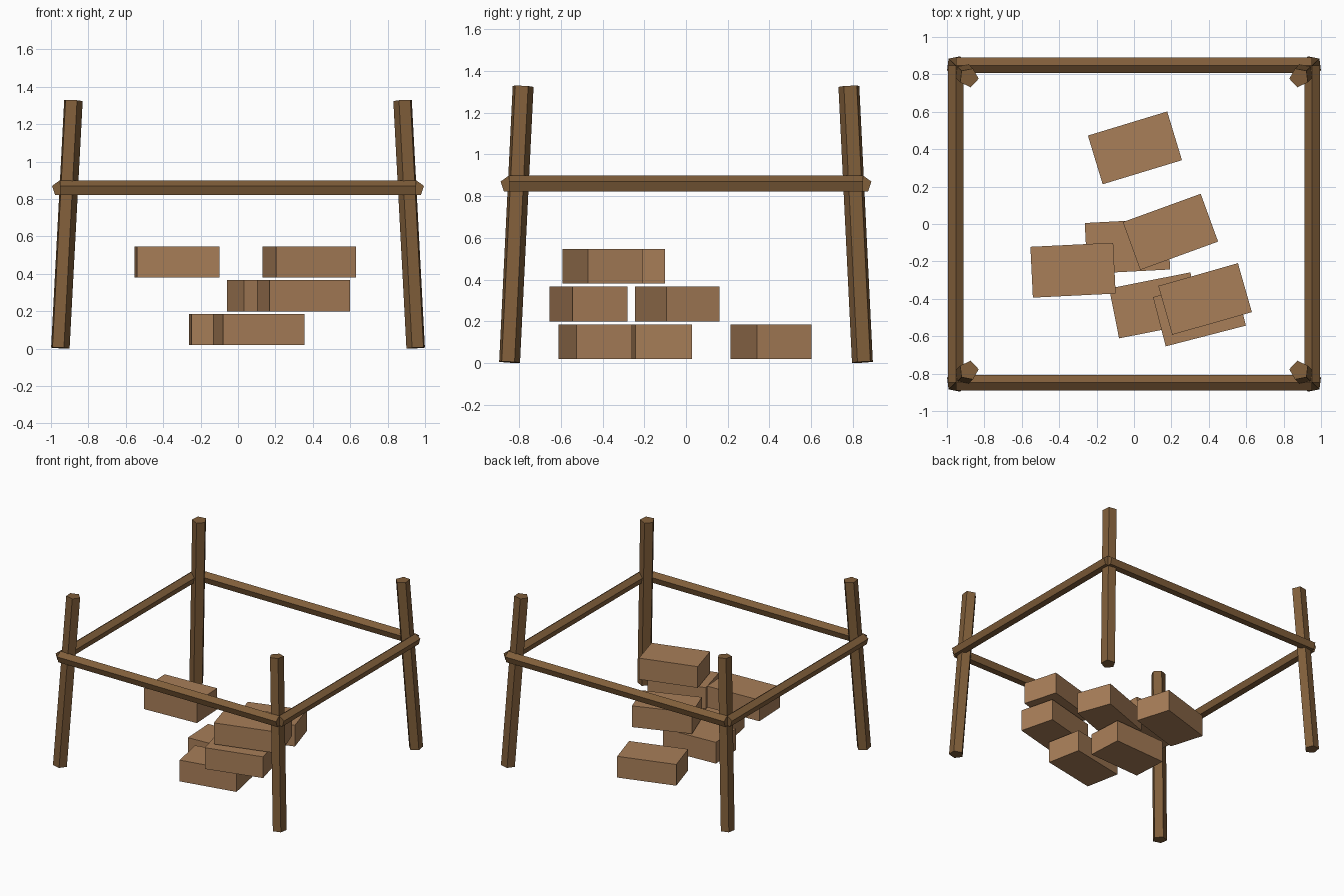
import bpy, bmesh, math
from mathutils import Vector, Matrix

if "Cube" in bpy.data.objects:
    bpy.data.objects.remove(bpy.data.objects["Cube"])


def material(name, rgb):
    m = bpy.data.materials.new(name)
    m.diffuse_color = (*[((c / 255 + 0.055) / 1.055) ** 2.4 for c in rgb], 1)
    m.use_nodes = True
    m.node_tree.nodes["Principled BSDF"].inputs["Base Color"].default_value = m.diffuse_color
    return m


DARK = material("dark timber", (128, 94, 58))
LIGHT = material("light wood block", (168, 126, 88))


def add_object(name, bm, mat):
    me = bpy.data.meshes.new(name)
    bmesh.ops.recalc_face_normals(bm, faces=bm.faces)
    bm.to_mesh(me)
    bm.free()
    me.materials.append(mat)
    bpy.context.collection.objects.link(bpy.data.objects.new(name, me))


# five-sided beam between two points, one corner edge turned upward / outward
def beam(name, a, b, r):
    a, b = Vector(a), Vector(b)
    d = (b - a).normalized()
    up = (Vector((0, 0, 1)) - d * d.z).normalized()
    side = up.cross(d)
    bm = bmesh.new()
    rings = []
    for p in (a, b):
        rings.append([bm.verts.new(p + r * (up * math.cos(t) + side * math.sin(t)))
                      for t in (math.tau * i / 5 for i in range(5))])
    lo, hi = rings
    for i in range(5):
        j = (i + 1) % 5
        bm.faces.new((lo[i], lo[j], hi[j], hi[i]))
    bm.faces.new(lo)
    bm.faces.new(hi)
    add_object(name, bm, DARK)


X, Y, RAIL_Z = 0.953, 0.848, 0.857

# four posts leaning inward
for sx, lr in ((-1, "left"), (1, "right")):
    for sy, fb in ((-1, "front"), (1, "back")):
        beam(f"{fb}_{lr}_post", (sx * X, sy * Y, 0.004),
             (sx * 0.883, sy * 0.783, 1.327), 0.053)

# four rails around the outside
for s, fb, lr in ((-1, "front", "left"), (1, "back", "right")):
    beam(f"{fb}_rail", (-X, s * Y, RAIL_Z), (X, s * Y, RAIL_Z), 0.043)
    beam(f"{lr}_rail", (s * X, -Y, RAIL_Z), (s * X, Y, RAIL_Z), 0.043)

# loosely stacked blocks: x, y, layer, turn in degrees
blocks = [(0.005, 0.407, 0, 16.9), (-0.035, -0.119, 0, 3), (0.111, -0.435, 0, 11.2),
          (0.195, -0.042, 1, 20), (0.35, -0.467, 1, 14.5),
          (-0.326, -0.247, 2, 2.8), (0.38, -0.401, 2, 15.9)]
for i, (x, y, layer, turn) in enumerate(blocks):
    bm = bmesh.new()
    bmesh.ops.create_cube(bm, size=1)
    bm.transform(Matrix.Translation((x, y, 0.102 + 0.181 * layer))
                 @ Matrix.Rotation(math.radians(turn), 4, 'Z')
                 @ Matrix.Diagonal((0.443, 0.272, 0.167, 1)))
    add_object(f"block_{i + 1}", bm, LIGHT)
